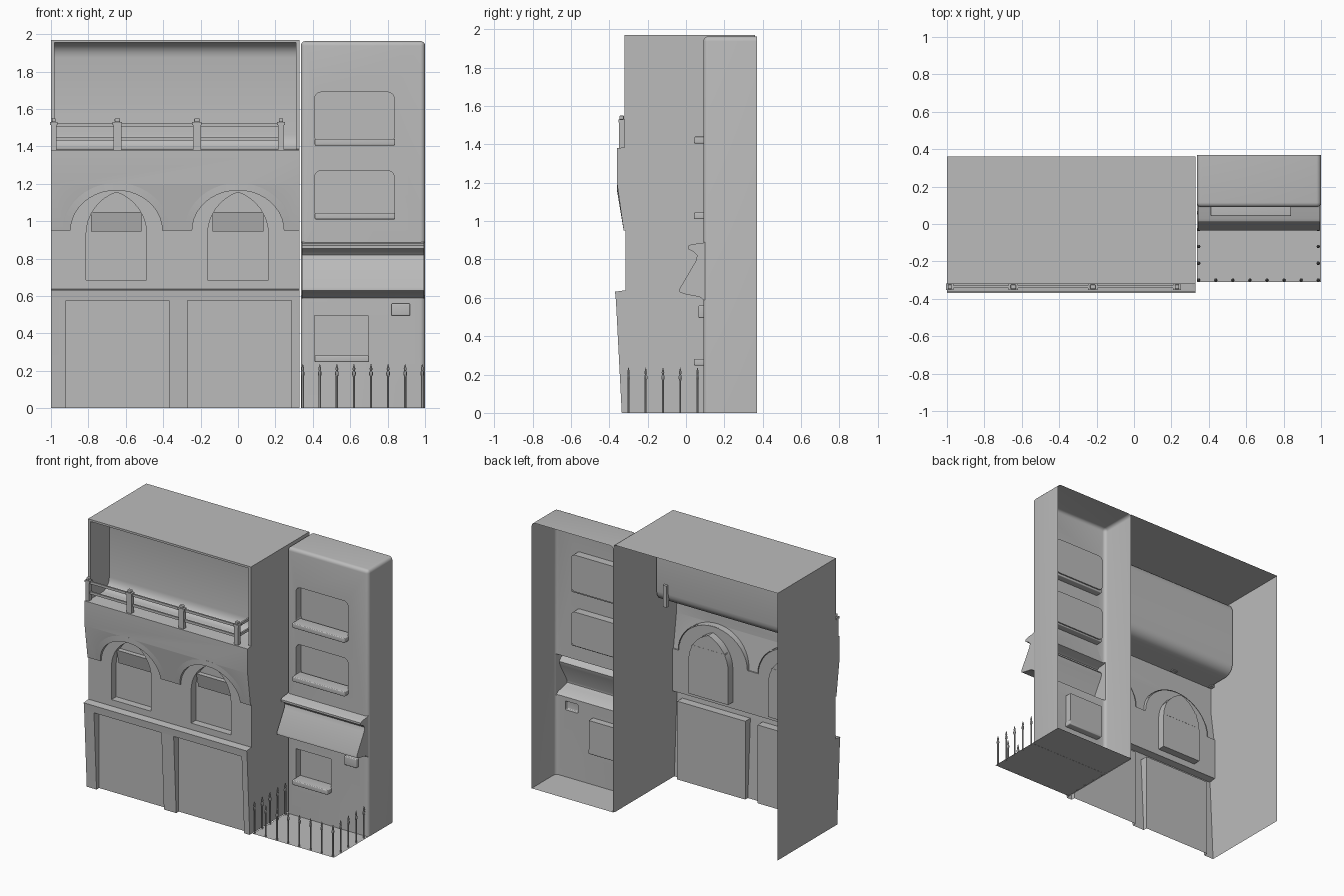
import bpy, bmesh, math
from mathutils import Vector

if "Cube" in bpy.data.objects:
    bpy.data.objects.remove(bpy.data.objects["Cube"], do_unlink=True)

grey = bpy.data.materials.new("plain grey")
grey.use_nodes = True
grey.diffuse_color = (0.5, 0.5, 0.5, 1)
grey.node_tree.nodes["Principled BSDF"].inputs["Base Color"].default_value = (0.5, 0.5, 0.5, 1)


def finish(name, bm, angle=35):
    bmesh.ops.recalc_face_normals(bm, faces=bm.faces)
    me = bpy.data.meshes.new(name)
    bm.to_mesh(me)
    bm.free()
    me.materials.append(grey)
    ob = bpy.data.objects.new(name, me)
    bpy.context.collection.objects.link(ob)
    smooth(ob, angle)
    return ob


def smooth(ob, angle):
    bpy.ops.object.select_all(action='DESELECT')
    ob.select_set(True)
    bpy.context.view_layer.objects.active = ob
    bpy.ops.object.shade_smooth_by_angle(angle=math.radians(angle))


def prism(name, pts, axis, a, b, bevel=0, pick=None):
    """Extrude an outline along x (points y,z) or along y (points x,z)."""
    bm = bmesh.new()
    place = (lambda p, t: (t, *p)) if axis == 'x' else (lambda p, t: (p[0], t, p[1]))
    face = bm.faces.new([bm.verts.new(place(p, a)) for p in pts])
    ext = bmesh.ops.extrude_face_region(bm, geom=[face])
    shift = (b - a, 0, 0) if axis == 'x' else (0, b - a, 0)
    bmesh.ops.translate(bm, vec=shift, verts=[v for v in ext["geom"] if isinstance(v, bmesh.types.BMVert)])
    if bevel:
        edges = [e for e in bm.edges if pick is None or pick((e.verts[0].co + e.verts[1].co) / 2, e)]
        bmesh.ops.bevel(bm, geom=edges, offset=bevel, segments=5, profile=0.5, affect='EDGES')
    return finish(name, bm)


def box(name, x0, x1, y0, y1, z0, z1, bevel=0, pick=None):
    return prism(name, [(x0, z0), (x1, z0), (x1, z1), (x0, z1)], 'y', y0, y1, bevel, pick)


def hollow(body, cutters, additions, back):
    """Join and cut the solids, then open the shell at the back and underside."""
    for operation, tools in (('UNION', additions), ('DIFFERENCE', cutters)):
        for tool in tools:
            mod = body.modifiers.new(tool.name, 'BOOLEAN')
            mod.object, mod.operation, mod.solver = tool, operation, 'EXACT'
    bpy.context.view_layer.update()
    me = bpy.data.meshes.new_from_object(body.evaluated_get(bpy.context.evaluated_depsgraph_get()))
    body.modifiers.clear()
    body.data = me
    bm = bmesh.new()
    bm.from_mesh(me)
    doomed = [f for f in bm.faces
              if min(v.co.y for v in f.verts) > back - 0.002
              or max(v.co.z for v in f.verts) < 0.002]
    bmesh.ops.delete(bm, geom=doomed, context='FACES')
    bm.to_mesh(me)
    bm.free()
    for tool in cutters + additions:
        bpy.data.objects.remove(tool, do_unlink=True)
    smooth(body, 35)


def along_y(mid, e):
    return abs(e.verts[0].co.y - e.verts[1].co.y) > 0.01


def lathe(bm, profile, x, y, n=6):
    rings = [[bm.verts.new((x + r * math.cos(math.tau * i / n), y + r * math.sin(math.tau * i / n), z))
              for i in range(n)] for r, z in profile]
    for low, high in zip(rings, rings[1:]):
        for i in range(n):
            bm.faces.new((low[i], low[(i + 1) % n], high[(i + 1) % n], high[i]))
    bm.faces.new(rings[-1])


# Wide building: facade profile with cornice and leaning upper storey
wide = prism("wide_building", [
    (0.36, 0), (-0.335, 0), (-0.365, 0.58), (-0.37, 0.632), (-0.325, 0.638), (-0.325, 0.95),
    (-0.36, 1.2), (-0.36, 1.38), (-0.32, 1.385), (-0.32, 1.97), (0.36, 1.97)], 'x', -1, 0.33)

ARCHES = (-0.65, 0.0)


def hood(c, a, h, steps=20):
    return [(c - a * math.cos(math.pi * i / steps), 0.95 + h * math.sin(math.pi * i / steps))
            for i in range(steps + 1)]


def pointed(c, w, base, spring, h, steps=8):
    r = (h * h + w * w) / (2 * w)
    end = math.asin(h / r)
    side = [(w - r + r * math.cos(end * i / steps), spring + r * math.sin(end * i / steps))
            for i in range(steps + 1)]
    right = [(w, base)] + side
    return [(c + x, z) for x, z in right] + [(c - x, z) for x, z in reversed(right[:-1])]


# Wall under the hoods is set back, with pointed window niches
lower = [(-1.1, 0.638), (-1.1, 0.95)]
for c in ARCHES:
    lower += hood(c, 0.28, 0.25)
lower += [(0.4, 0.95), (0.4, 0.638)]
cuts = [prism("hood_cutter", lower, 'y', -0.5, -0.315)]
for c in ARCHES:
    cuts.append(prism("window_cutter", pointed(c, 0.162, 0.685, 0.93, 0.225), 'y', -0.5, -0.26))
for x0, x1 in ((-0.92, -0.37), (-0.27, 0.285)):
    cuts.append(box("door_cutter", x0, x1, -0.6, -0.305, -0.1, 0.577))
cuts.append(box("terrace_cutter", -0.98, 0.31, -0.6, -0.1, 1.382, 1.955, 0.08,
                lambda m, e: m.y > -0.11 and abs(e.verts[0].co.z - e.verts[1].co.z) < 0.01))
hollow(wide, cuts, [], 0.36)

for c in ARCHES:
    # Hood moulding follows the lean of the wall
    bm = bmesh.new()
    rows = []
    for (xo, zo), (xi, zi) in zip(hood(c, 0.285, 0.255), hood(c, 0.245, 0.215)):
        front = -0.325 - 0.14 * (zo - 0.95)
        rows.append([bm.verts.new(p) for p in
                     ((xo, -0.315, zo), (xo, front, zo), (xi, front, zi), (xi, -0.315, zi))])
    for p, q in zip(rows, rows[1:]):
        for k in range(3):
            bm.faces.new((p[k], p[k + 1], q[k + 1], q[k]))
    for row in (rows[0], rows[-1]):
        bm.faces.new(row)
    finish("arch_hood", bm)
    # Upper pane leans forward over the lower one
    prism("upper_pane", [(-0.259, 0.945), (-0.27, 0.945), (-0.295, 1.05), (-0.259, 1.05)],
          'x', c - 0.135, c + 0.135)

# Terrace railing with a return on the right
for x, w in ((-0.985, 0.015), (-0.645, 0.021), (-0.22, 0.021), (0.23, 0.017)):
    box("railing_post", x - w, x + w, -0.35, -0.322, 1.375, 1.515)
    box("railing_cap", x - w - 0.004, x + w + 0.004, -0.353, -0.319, 1.515, 1.53)
    box("railing_knob", x - w * 0.7, x + w * 0.7, -0.348, -0.324, 1.53, 1.55, 0.005)
box("railing_end_post", 0.215, 0.245, -0.11, -0.08, 1.37, 1.53)
for z in (1.44, 1.515):
    box("front_rail", -1, 0.24, -0.341, -0.329, z - 0.009, z + 0.009)
    box("return_rail", 0.224, 0.236, -0.335, -0.09, z - 0.009, z + 0.009)

# Narrow building with rounded front and top edges
narrow = box("narrow_building", 0.336, 1, 0.09, 0.37, 0, 1.963, 0.025,
             lambda m, e: (m.y < 0.1 and m.z > 0.1) or m.z > 1.95 and m.y < 0.36)
cuts = [box("window_cutter", 0.41, 0.835, 0, 0.15, z0, z1, 0.035, along_y)
        for z0, z1 in ((1.42, 1.69), (1.02, 1.27))]
cuts.append(box("lower_window_cutter", 0.41, 0.695, 0, 0.14, 0.26, 0.495))
awning = prism("awning", [
    (0.12, 0.9), (0.085, 0.885), (0.03, 0.88), (0.01, 0.87), (0.01, 0.855), (0.04, 0.84), (0.058, 0.82),
    (0.05, 0.79), (-0.035, 0.645), (-0.035, 0.63), (0.0, 0.618), (0.07, 0.605), (0.09, 0.59), (0.12, 0.58)],
    'x', 0.342, 0.994)
vent = box("vent", 0.82, 0.92, 0.065, 0.12, 0.495, 0.56, 0.006)
hollow(narrow, cuts, [awning, vent], 0.37)

# Window sills
for x1, z in ((0.84, 1.405), (0.84, 1.01), (0.7, 0.247)):
    box("window_sill", 0.41, x1, 0.042, 0.14, z, z + 0.035, 0.006)

# Front yard and fence spikes
bm = bmesh.new()
bm.faces.new([bm.verts.new(p) for p in
              ((0.336, -0.31, 0.001), (1, -0.31, 0.001), (1, 0.37, 0.001), (0.336, 0.37, 0.001))])
finish("yard", bm)
spots = [(0.346 + i * 0.0913, -0.3) for i in range(8)]
spots += [(x, -0.3 + 0.09 * j) for x in (0.346, 0.985) for j in range(1, 5)]
bm = bmesh.new()
for x, y in spots:
    lathe(bm, [(0.006, 0), (0.006, 0.17), (0.01, 0.18), (0.01, 0.192), (0.005, 0.2),
               (0.008, 0.21), (0.001, 0.237)], x, y)
finish("fence_spikes", bm)
